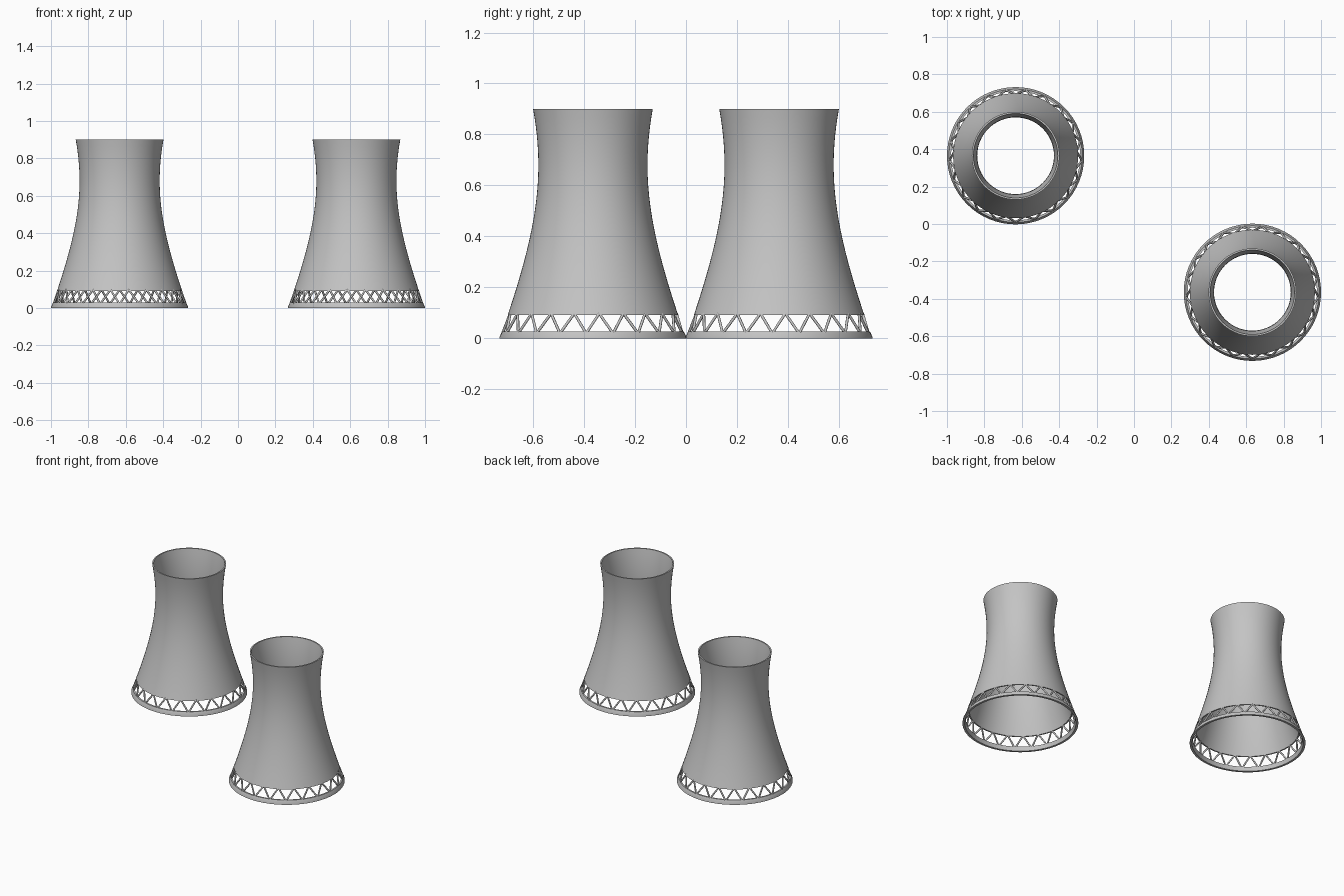
import bpy, bmesh, math
from mathutils import Vector

cube = bpy.data.objects.get("Cube")
if cube:
    bpy.data.objects.remove(cube)

SEGMENTS = 64
STRUT_PAIRS = 21
SHELL_BOTTOM, HEIGHT, RING_TOP = 0.092, 0.9, 0.028
THICKNESS = 0.009


def make_material(name, value):
    mat = bpy.data.materials.new(name)
    mat.use_nodes = True
    colour = (value, value, value, 1)
    mat.diffuse_color = colour
    mat.node_tree.nodes["Principled BSDF"].inputs["Base Color"].default_value = colour
    return mat


concrete = make_material("concrete grey", 0.55)


def radius(z):
    """Hyperbolic wall with its throat near the top."""
    return 0.214 * math.sqrt(1 + ((z - 0.68) / 0.49) ** 2)


def finish(bm, name, centre, angle):
    bmesh.ops.recalc_face_normals(bm, faces=bm.faces)
    mesh = bpy.data.meshes.new(name)
    bm.to_mesh(mesh)
    bm.free()
    mesh.materials.append(concrete)
    obj = bpy.data.objects.new(name, mesh)
    obj.location = centre
    bpy.context.collection.objects.link(obj)
    bpy.ops.object.select_all(action="DESELECT")
    obj.select_set(True)
    bpy.context.view_layer.objects.active = obj
    bpy.ops.object.shade_smooth_by_angle(angle=math.radians(angle))
    return obj


def revolve(name, profile, centre):
    """Spin a closed (radius, height) profile around the tower axis."""
    bm = bmesh.new()
    rings = []
    for i in range(SEGMENTS):
        a = 2 * math.pi * i / SEGMENTS
        rings.append([bm.verts.new((r * math.cos(a), r * math.sin(a), z)) for r, z in profile])
    for i, ring in enumerate(rings):
        after = rings[(i + 1) % SEGMENTS]
        for j in range(len(profile)):
            k = (j + 1) % len(profile)
            bm.faces.new((ring[j], after[j], after[k], ring[k]))
    return finish(bm, name, centre, 35)


def struts(name, centre):
    """Zigzag of slender columns between the base ring and the shell."""
    bm = bmesh.new()
    low, high = RING_TOP - 0.008, SHELL_BOTTOM + 0.006

    def node(step):
        z = high if step % 2 == 0 else low
        a = math.pi / 2 + math.pi * step / STRUT_PAIRS
        r = radius(z) - THICKNESS / 2
        return Vector((r * math.cos(a), r * math.sin(a), z))

    for step in range(2 * STRUT_PAIRS):
        start, end = node(step), node(step + 1)
        axis = end - start
        made = bmesh.ops.create_cone(bm, cap_ends=True, segments=8, radius1=0.0055,
                                     radius2=0.0055, depth=axis.length)
        turn = axis.to_track_quat("Z", "Y").to_matrix()
        bmesh.ops.rotate(bm, verts=made["verts"], matrix=turn)
        bmesh.ops.translate(bm, verts=made["verts"], vec=(start + end) / 2)
    return finish(bm, name, centre, 50)


# Closed wall section: up the outside, down the inside
STEPS = 24
heights = [SHELL_BOTTOM + (HEIGHT - SHELL_BOTTOM) * i / STEPS for i in range(STEPS + 1)]
shell_profile = [(radius(z), z) for z in heights]
shell_profile += [(radius(z) - THICKNESS, z) for z in reversed(heights)]

# Sloping base ring with a thin upright foot
ring_profile = [(0.367, 0), (0.367, 0.005), (radius(RING_TOP), RING_TOP),
                (radius(RING_TOP) - 0.011, RING_TOP), (0.352, 0)]

for side, centre in (("left", (0.633, -0.365, 0)), ("right", (-0.633, 0.365, 0))):
    revolve(side + "_tower_shell", shell_profile, centre)
    revolve(side + "_base_ring", ring_profile, centre)
    struts(side + "_support_struts", centre)
